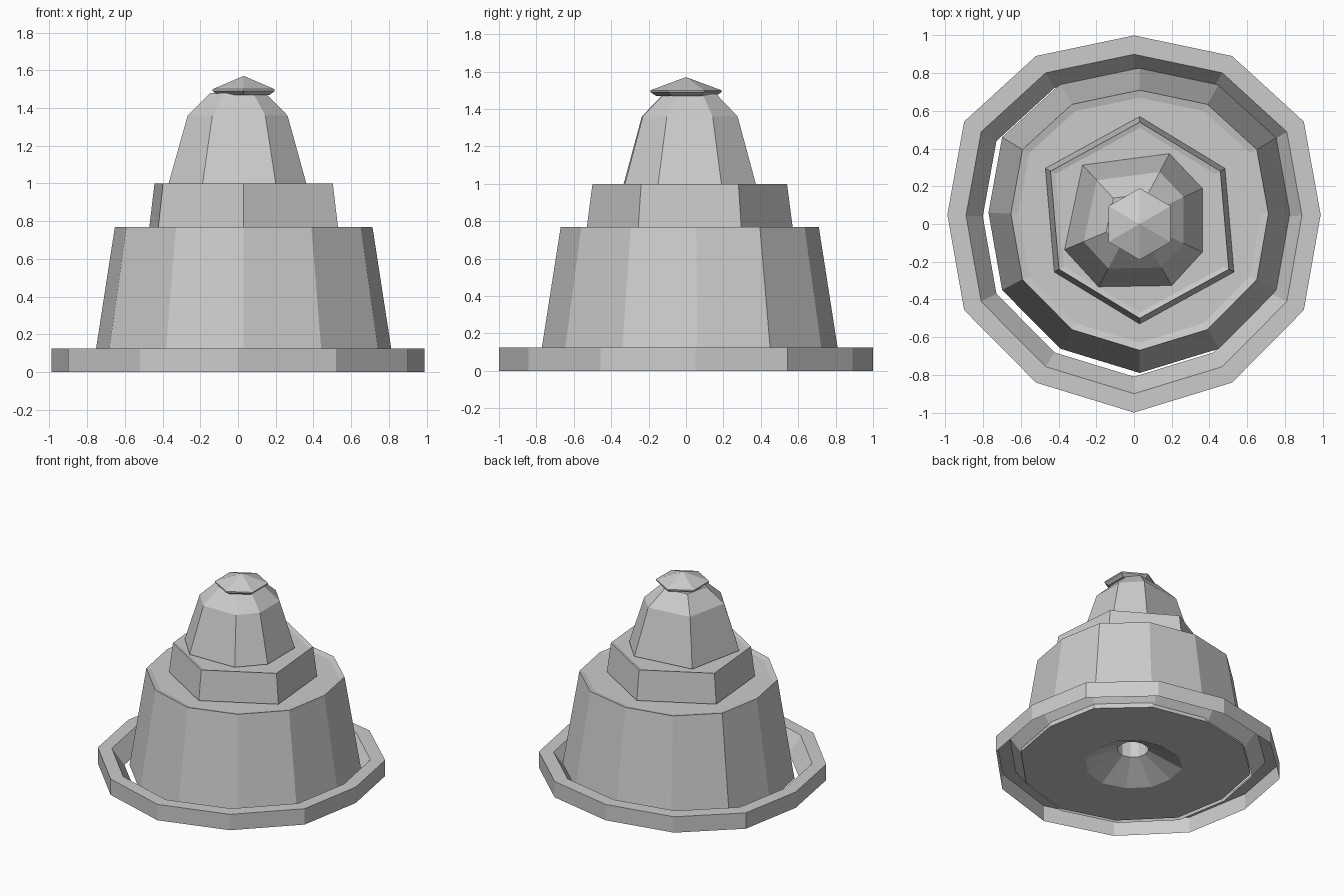
import bpy
import bmesh
from math import cos, sin, radians

cube = bpy.data.objects.get("Cube")
if cube:
    bpy.data.objects.remove(cube, do_unlink=True)

stone = bpy.data.materials.new("grey stone")
stone.use_nodes = True
grey = (0.6, 0.6, 0.6, 1)
stone.diffuse_color = grey
stone.node_tree.nodes["Principled BSDF"].inputs["Base Color"].default_value = grey


def polygon(angles):
    """Unit outline with a corner at each angle, counter-clockwise."""
    return [(cos(radians(angle)), sin(radians(angle))) for angle in angles]


def regular(sides):
    """Unit polygon with one corner pointing to the back."""
    return polygon([90 + 360 * corner / sides for corner in range(sides)])


def loft(name, outline, rings, centre, closed=True, lip=0):
    """Skin scaled copies of an outline; each ring is a radius and a height."""
    bm = bmesh.new()
    centre_x, centre_y = centre
    loops = [[bm.verts.new((centre_x + x * radius, centre_y + y * radius, height))
              for x, y in outline] for radius, height in rings]
    for low, high in zip(loops, loops[1:]):
        for corner in range(len(outline)):
            before = corner - 1
            bm.faces.new((low[before], low[corner], high[corner], high[before]))
    if closed:
        bm.faces.new(reversed(loops[0]))
        top = bm.faces.new(loops[-1])
        # Narrow raised lip around a slightly sunken top
        if lip:
            bm.normal_update()
            bmesh.ops.inset_region(bm, faces=[top], thickness=lip)
            bmesh.ops.translate(bm, verts=top.verts, vec=(0, 0, -lip / 4))
    bmesh.ops.remove_doubles(bm, verts=bm.verts, dist=0.0001)
    mesh = bpy.data.meshes.new(name)
    bm.to_mesh(mesh)
    bm.free()
    mesh.materials.append(stone)
    part = bpy.data.objects.new(name, mesh)
    bpy.context.collection.objects.link(part)


# Uneven outlines: a squeezed twelve-sided ring, a skewed hexagon
# and an octagon that lost one corner
ring_outline = [(max(-0.99, min(0.99, x * 1.04)), y + abs(x) / 20)
                for x, y in regular(12)]
tier_outline = [(x - abs(x) * y / 10, y) for x, y in regular(6)]
crown_outline = polygon([25, 62, 133, 203, 242, 300, 335])

# Outer rim with a gutter sloping down towards the body, open below
rim_height = 0.125
loft("base_rim", ring_outline,
     [(1, 0), (1, rim_height), (0.9, rim_height), (0.81, 0)],
     centre=(0, 0), closed=False)

# Tapered body with a funnel in its underside
body_top = 0.77
loft("body", ring_outline,
     [(0.11, 0.4), (0.11, rim_height), (0.34, 0), (0.81, 0), (0.69, body_top)],
     centre=(0.03, 0.02), lip=0.04)

# Six-sided middle tier
tier_top = 1
loft("middle_tier", tier_outline, [(0.55, body_top), (0.52, tier_top)],
     centre=(0.03, 0.02), lip=0.03)

# Faceted crown
loft("crown", crown_outline, [(0.4, tier_top), (0.29, 1.36), (0.16, 1.48)],
     centre=(0, 0.02))

# Pointed six-sided cap
cap_edge = 1.49
loft("cap", regular(6),
     [(0.16, cap_edge - 0.02), (0.19, cap_edge), (0.19, cap_edge + 0.01), (0.001, 1.57)],
     centre=(0.03, 0))
